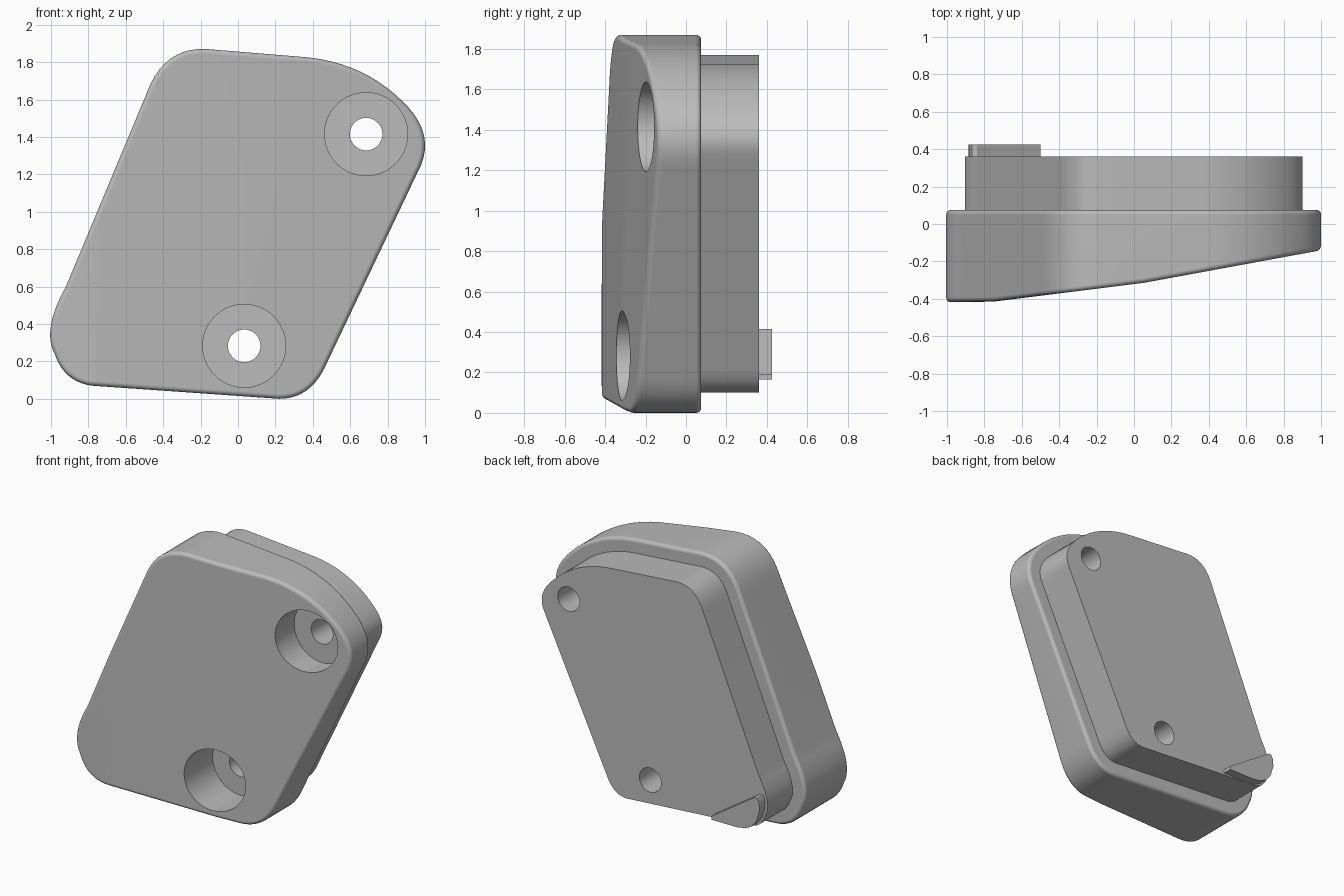
import bpy, bmesh, math
from mathutils import Vector

cube = bpy.data.objects.get("Cube")
if cube:
    bpy.data.objects.remove(cube, do_unlink=True)

grey = bpy.data.materials.new("plain_grey")
grey.use_nodes = True
COLOUR = (0.5, 0.5, 0.5, 1)
grey.diffuse_color = COLOUR
grey.node_tree.nodes["Principled BSDF"].inputs["Base Color"].default_value = COLOUR

# Rounded corners of the plate in x, z: start, control, end
CORNERS = [
    ((-0.49, 1.63), (-0.40, 1.88), (-0.17, 1.87)),
    ((0.38, 1.825), (0.68, 1.79), (0.88, 1.59)),
    ((0.88, 1.59), (1.07, 1.41), (0.96, 1.21)),
    ((0.47, 0.18), (0.39, 0.0), (0.22, 0.0)),
    ((-0.78, 0.07), (-0.93, 0.09), (-0.98, 0.24)),
    ((-0.98, 0.24), (-1.05, 0.37), (-0.92, 0.60)),
]
HOLES = [(0.685, 1.415), (0.033, 0.283)]
# Depth of the sloping front face along x
SLOPE = [(-1.1, -0.42), (-0.75, -0.415), (0.05, -0.315), (1.1, -0.122)]


def make_outline(steps=10):
    pts = []
    for a, b, c in CORNERS:
        a, b, c = Vector(a), Vector(b), Vector(c)
        for i in range(steps + 1):
            t = i / steps
            p = a * (1 - t) ** 2 + b * 2 * t * (1 - t) + c * t * t
            if not pts or (p - pts[-1]).length > 0.001:
                pts.append(p)
    return pts


def inset(pts, d):
    out = []
    for i, p in enumerate(pts):
        e1 = (p - pts[i - 1]).normalized()
        e2 = (pts[(i + 1) % len(pts)] - p).normalized()
        t = (e1 + e2).normalized()
        out.append(p + Vector((t.y, -t.x)) * d / max(0.5, t.dot(e1)))
    return out


def front_depth(x):
    for (x0, y0), (x1, y1) in zip(SLOPE, SLOPE[1:]):
        if x <= x1:
            return y0 + (y1 - y0) * (x - x0) / (x1 - x0)
    return SLOPE[-1][1]


def prism(name, pts, y0, y1, sloped=False):
    bm = bmesh.new()
    front = [bm.verts.new((p[0], y0, p[1])) for p in pts]
    back = [bm.verts.new((p[0], y1, p[1])) for p in pts]
    bm.faces.new(front)
    bm.faces.new(back[::-1])
    for i in range(len(pts)):
        bm.faces.new((front[i - 1], front[i], back[i], back[i - 1]))
    if sloped:
        for x in (-0.75, 0.05):
            bmesh.ops.bisect_plane(bm, geom=bm.verts[:] + bm.edges[:] + bm.faces[:],
                                   plane_co=(x, 0, 0), plane_no=(1, 0, 0))
        for v in bm.verts:
            if v.co.y < y0 + 0.001:
                v.co.y = front_depth(v.co.x)
    bmesh.ops.recalc_face_normals(bm, faces=bm.faces[:])
    mesh = bpy.data.meshes.new(name)
    bm.to_mesh(mesh)
    bm.free()
    mesh.materials.append(grey)
    obj = bpy.data.objects.new(name, mesh)
    bpy.context.collection.objects.link(obj)
    return obj


def activate(obj):
    bpy.ops.object.select_all(action='DESELECT')
    obj.select_set(True)
    bpy.context.view_layer.objects.active = obj


def bevel(obj, width, segments):
    activate(obj)
    m = obj.modifiers.new("rounding", 'BEVEL')
    m.width, m.segments = width, segments
    m.limit_method, m.angle_limit = 'ANGLE', math.radians(35)
    m.use_clamp_overlap = False
    bpy.ops.object.modifier_apply(modifier=m.name)


def drill(obj, centre, radius, y0, y1):
    n = 48
    ring = [(centre[0] + radius * math.cos(math.tau * i / n),
             centre[1] + radius * math.sin(math.tau * i / n)) for i in range(n)]
    cutter = prism("hole_cutter", ring, y0, y1)
    cutter.hide_render = True
    activate(obj)
    m = obj.modifiers.new("hole", 'BOOLEAN')
    m.operation, m.object, m.solver = 'DIFFERENCE', cutter, 'EXACT'
    bpy.ops.object.modifier_apply(modifier=m.name)
    bpy.data.objects.remove(cutter, do_unlink=True)


def smooth(obj):
    activate(obj)
    bpy.ops.object.shade_smooth_by_angle(angle=math.radians(30))
    m = obj.modifiers.new("weighted_normals", 'WEIGHTED_NORMAL')
    m.keep_sharp = True


outline = make_outline()

# Wedge shaped cover with counterbored screw holes
cover = prism("cover_plate", outline, -0.6, 0.075, sloped=True)
bevel(cover, 0.025, 4)
for c in HOLES:
    drill(cover, c, 0.222, -0.9, -0.02)
    drill(cover, c, 0.087, -0.5, 0.5)

# Inset plug behind the cover
plug = prism("back_plug", inset(outline, 0.1), 0.06, 0.36)
for c in HOLES:
    drill(plug, c, 0.087, -0.5, 0.8)

# Small tapered locating tab in the lower back corner
tab_shape = [(-0.5, 0.165), (-0.5, 0.19), (-0.84, 0.415), (-0.865, 0.415), (-0.88, 0.39),
             (-0.885, 0.33), (-0.86, 0.25), (-0.82, 0.2), (-0.77, 0.175), (-0.7, 0.165)]
tab = prism("locating_tab", tab_shape, 0.35, 0.425)

for part in (cover, plug, tab):
    smooth(part)
